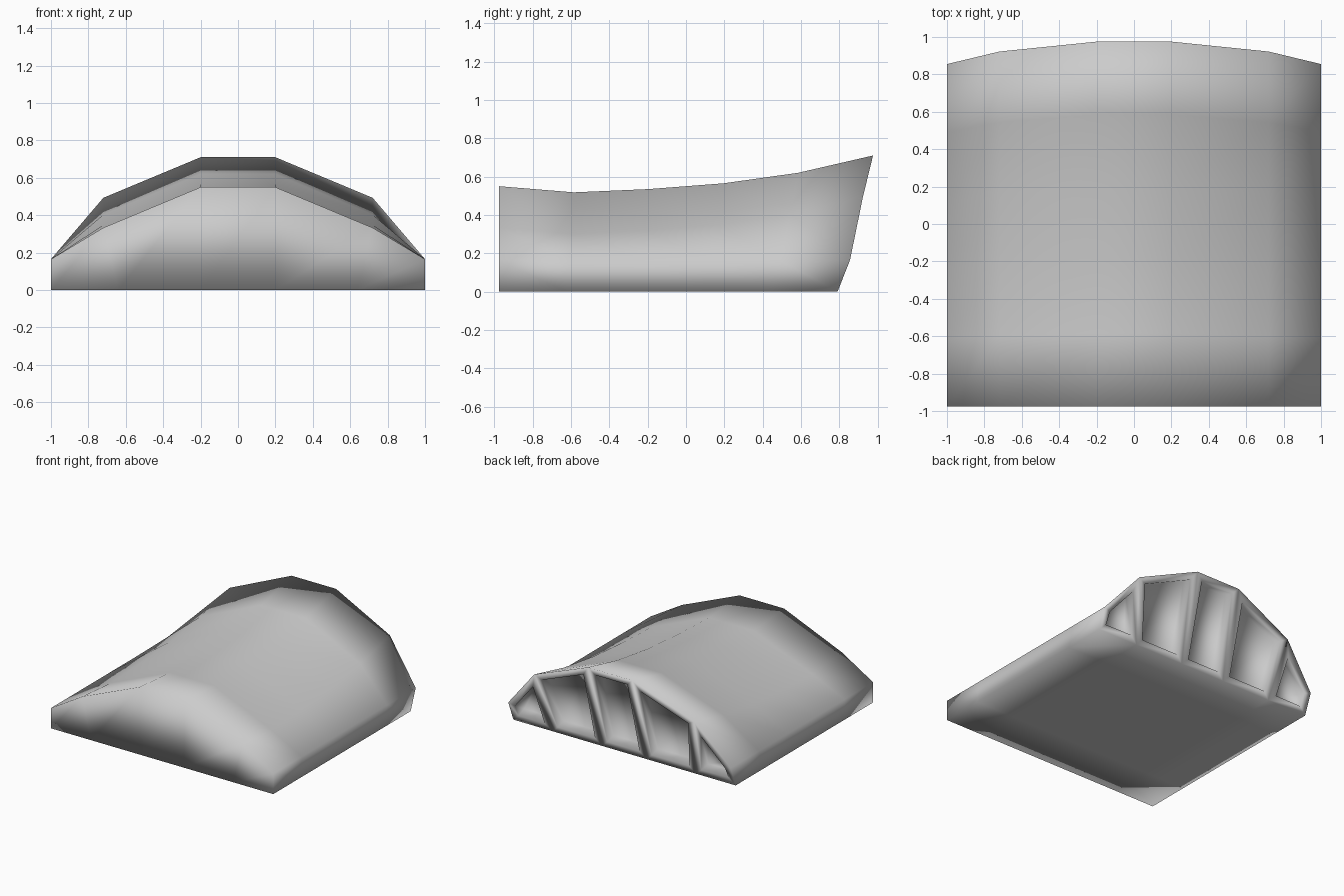
import bpy, bmesh

if "Cube" in bpy.data.objects:
    bpy.data.objects.remove(bpy.data.objects["Cube"])

# Ridge height at evenly spaced stations from front to back
ridge = [0.55, 0.518, 0.535, 0.565, 0.62, 0.71]
front_y = -0.975

# Roof and floor columns: x, drop below ridge (None = eave), back y
roof_cols = [(-1, None, 0.855), (-0.72, 0.217, 0.922), (-0.2, 0, 0.975),
             (0.2, 0, 0.975), (0.72, 0.217, 0.922), (1, None, 0.855)]
floor_x = [-1, -0.64, -0.2, 0.2, 0.64, 1]
floor_back = 0.79

bm = bmesh.new()
roof, floor = [], []
n = len(ridge)
for i, top in enumerate(ridge):
    t = i / (n - 1)
    roof.append([bm.verts.new((x, front_y + (by - front_y) * t,
                               0.165 if d is None else top - d))
                 for x, d, by in roof_cols])
    floor.append([bm.verts.new((x, front_y + (floor_back - front_y) * t, 0))
                  for x in floor_x])


def bridge(a, b):
    return [bm.faces.new((a[k], a[k + 1], b[k + 1], b[k])) for k in range(len(a) - 1)]


# Roof skin, floor and low side walls
for i in range(n - 1):
    bridge(roof[i], roof[i + 1])
    bridge(floor[i + 1], floor[i])
    for c in (0, -1):
        bm.faces.new((roof[i][c], roof[i + 1][c], floor[i + 1][c], floor[i][c]))

# Plain front wall and glazed back wall
bridge(floor[0], roof[0])
bays = bridge(roof[-1], floor[-1])
bmesh.ops.recalc_face_normals(bm, faces=bm.faces[:])

# Recessed window bays
bmesh.ops.inset_individual(bm, faces=bays, thickness=0.055, use_even_offset=True)
bmesh.ops.inset_individual(bm, faces=bays, thickness=0.004, depth=-0.08,
                           use_even_offset=True)

for f in bm.faces:
    f.smooth = True
mesh = bpy.data.meshes.new("arched_hall")
bm.to_mesh(mesh)
bm.free()
bpy.context.collection.objects.link(bpy.data.objects.new("arched_hall", mesh))
